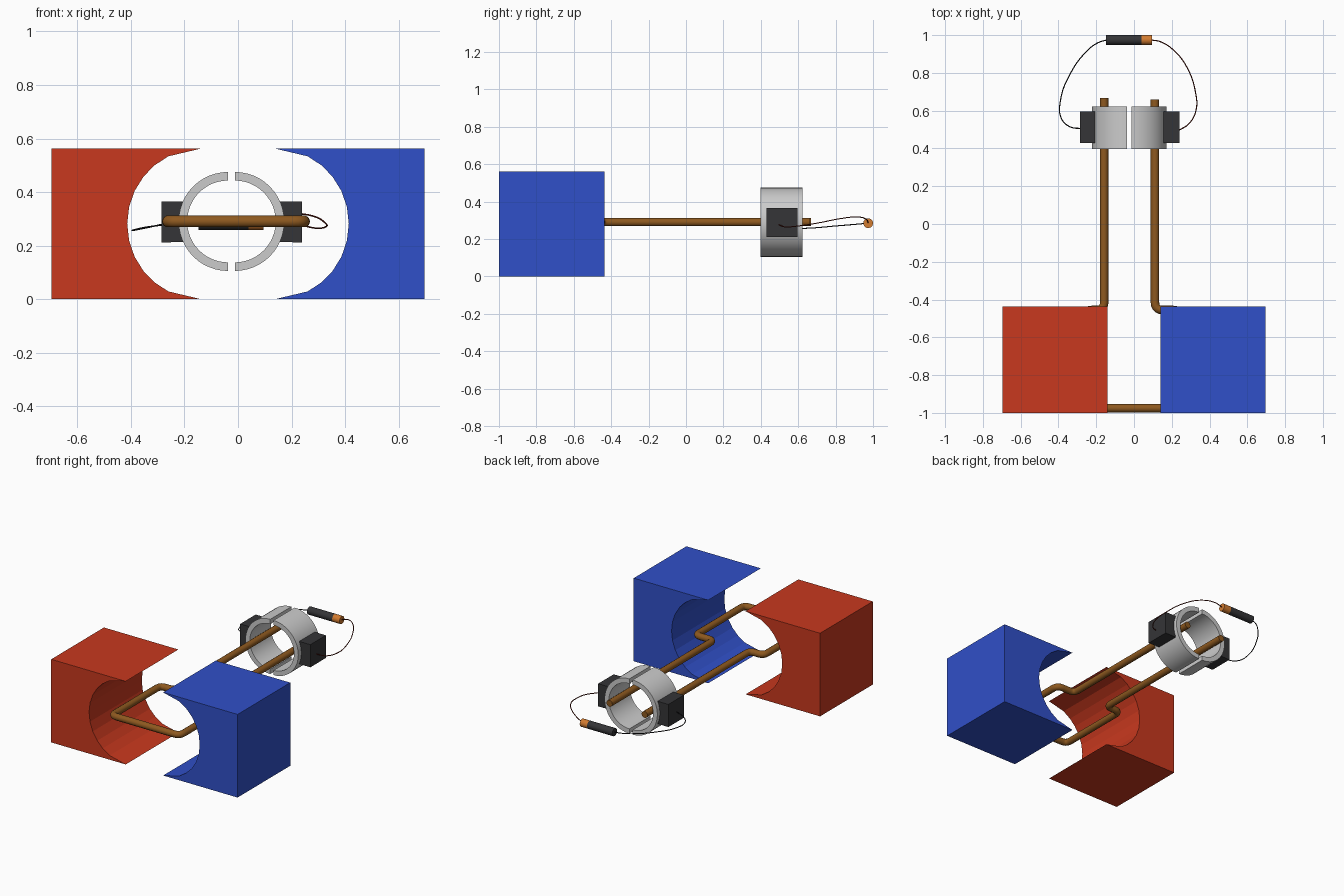
import bpy, bmesh, math
from mathutils import Vector

if "Cube" in bpy.data.objects:
    bpy.data.objects.remove(bpy.data.objects["Cube"])

ZC = 0.29  # height of the rotor axis


def material(name, rgb):
    m = bpy.data.materials.new(name)
    m.diffuse_color = (*rgb, 1)
    m.use_nodes = True
    m.node_tree.nodes["Principled BSDF"].inputs["Base Color"].default_value = m.diffuse_color
    return m


RED = material("red_paint", (0.58, 0.04, 0.013))
BLUE = material("blue_paint", (0.03, 0.08, 0.58))
COPPER = material("copper", (0.27, 0.10, 0.014))
DARK = material("carbon", (0.035, 0.035, 0.038))
ORANGE = material("orange_cap", (0.65, 0.20, 0.03))
WIRE_RED = material("wire_red", (0.12, 0.01, 0.005))
WIRE_BLACK = material("wire_black", (0.01, 0.01, 0.012))


def finish(ob, mat, angle=None):
    if mat:
        ob.data.materials.append(mat)
    if angle:
        bpy.ops.object.select_all(action='DESELECT')
        ob.select_set(True)
        bpy.context.view_layer.objects.active = ob
        bpy.ops.object.shade_smooth_by_angle(angle=math.radians(angle))
    return ob


def extrude_y(name, profile, y0, y1, mat=None, angle=None):
    """Extrude an x-z outline along y."""
    bm = bmesh.new()
    face = bm.faces.new([bm.verts.new((x, y0, z)) for x, z in profile])
    new = bmesh.ops.extrude_face_region(bm, geom=[face])["geom"]
    bmesh.ops.translate(bm, vec=(0, y1 - y0, 0),
                        verts=[v for v in new if isinstance(v, bmesh.types.BMVert)])
    bmesh.ops.recalc_face_normals(bm, faces=bm.faces)
    me = bpy.data.meshes.new(name)
    bm.to_mesh(me)
    bm.free()
    ob = bpy.data.objects.new(name, me)
    bpy.context.collection.objects.link(ob)
    return finish(ob, mat, angle)


def arc(cx, cz, rx, rz, side, degrees):
    return [(cx + side * rx * math.cos(math.radians(a)),
             cz + rz * math.sin(math.radians(a))) for a in degrees]


def round_corners(points, r, steps=5):
    """Replace the inner corners of a path with quadratic bends."""
    pts = [Vector(p) for p in points]
    out = [pts[0]]
    for a, b, c in zip(pts, pts[1:], pts[2:]):
        p, q = b + (a - b).normalized() * r, b + (c - b).normalized() * r
        for i in range(steps + 1):
            t = i / steps
            out.append(p * (1 - t) ** 2 + b * 2 * t * (1 - t) + q * t * t)
    return out + [pts[-1]]


def tube(name, points, radius, mat, res, smooth_path=False):
    cu = bpy.data.curves.new(name, 'CURVE')
    cu.dimensions = '3D'
    cu.bevel_depth = radius
    cu.bevel_resolution = res
    cu.use_fill_caps = True
    if smooth_path:
        sp = cu.splines.new('BEZIER')
        sp.bezier_points.add(len(points) - 1)
        for bp, p in zip(sp.bezier_points, points):
            bp.co = p
            bp.handle_left_type = bp.handle_right_type = 'AUTO'
        sp.resolution_u = 6
    else:
        sp = cu.splines.new('POLY')
        sp.points.add(len(points) - 1)
        for sv, p in zip(sp.points, points):
            sv.co = (*p, 1)
    ob = bpy.data.objects.new(name, cu)
    bpy.context.collection.objects.link(ob)
    bpy.ops.object.select_all(action='DESELECT')
    ob.select_set(True)
    bpy.context.view_layer.objects.active = ob
    bpy.ops.object.convert(target='MESH')
    return finish(bpy.context.object, mat, 50)


# Pole magnets with a faceted concave face
angles = [90, 64, 51, 39, 26, 13, 0]
angles += [-a for a in reversed(angles[:-1])]
for name, s, mat in (("left_magnet", -1, RED), ("right_magnet", 1, BLUE)):
    outline = [(s * 0.697, 0), (s * 0.697, 0.562)]
    outline += arc(s * 0.14, 0.281, 0.274, 0.281, s, angles)
    extrude_y(name, outline, -1.0, -0.437, mat)

# Copper armature loop
loop = [(-0.158, 0.668), (-0.158, -0.455), (-0.262, -0.455), (-0.262, -0.976),
        (0.247, -0.976), (0.247, -0.455), (0.111, -0.455), (0.111, 0.66)]
tube("armature_loop", round_corners([(x, y, ZC) for x, y in loop], 0.04),
     0.0225, COPPER, 3)

# Split ring commutator halves
sweep = [90 - 7.5 * i for i in range(25)]
for name, s, cx in (("left_split_ring", -1, -0.037), ("right_split_ring", 1, -0.012)):
    outline = arc(cx, ZC, 0.185, 0.185, s, sweep)
    outline += arc(cx, ZC, 0.153, 0.153, s, sweep[::-1])
    extrude_y(name, outline, 0.397, 0.623, angle=30)

# Brushes, hollowed to sit against the ring
fit = [24.5 - 7 * i for i in range(8)]
for name, s, cx, xo in (("left_brush", -1, -0.037, -0.285), ("right_brush", 1, -0.012, 0.24)):
    outline = [(xo, 0.212), (xo, 0.365)] + arc(cx, ZC - 0.001, 0.184, 0.184, s, fit)
    extrude_y(name, outline, 0.43, 0.596, DARK)

# Battery
for name, x0, x1, mat in (("battery_body", -0.148, 0.04, DARK),
                          ("battery_cap", 0.04, 0.095, ORANGE)):
    bpy.ops.mesh.primitive_cylinder_add(
        vertices=24, radius=0.026, depth=x1 - x0,
        location=((x0 + x1) / 2, 0.974, 0.285), rotation=(0, math.pi / 2, 0))
    bpy.context.object.name = name
    finish(bpy.context.object, mat, 30)

# Lead wires from the brushes to the battery
tube("left_wire", [(-0.28, 0.505, 0.28), (-0.34, 0.515, 0.267), (-0.385, 0.56, 0.258),
                   (-0.39, 0.65, 0.258), (-0.335, 0.80, 0.27), (-0.245, 0.92, 0.28),
                   (-0.19, 0.96, 0.284), (-0.145, 0.974, 0.285)],
     0.003, WIRE_BLACK, 1, True)
tube("right_wire", [(0.235, 0.495, 0.277), (0.29, 0.53, 0.265), (0.328, 0.60, 0.27),
                    (0.325, 0.70, 0.285), (0.28, 0.83, 0.31), (0.21, 0.92, 0.318),
                    (0.14, 0.965, 0.305), (0.092, 0.974, 0.287)],
     0.003, WIRE_RED, 1, True)
